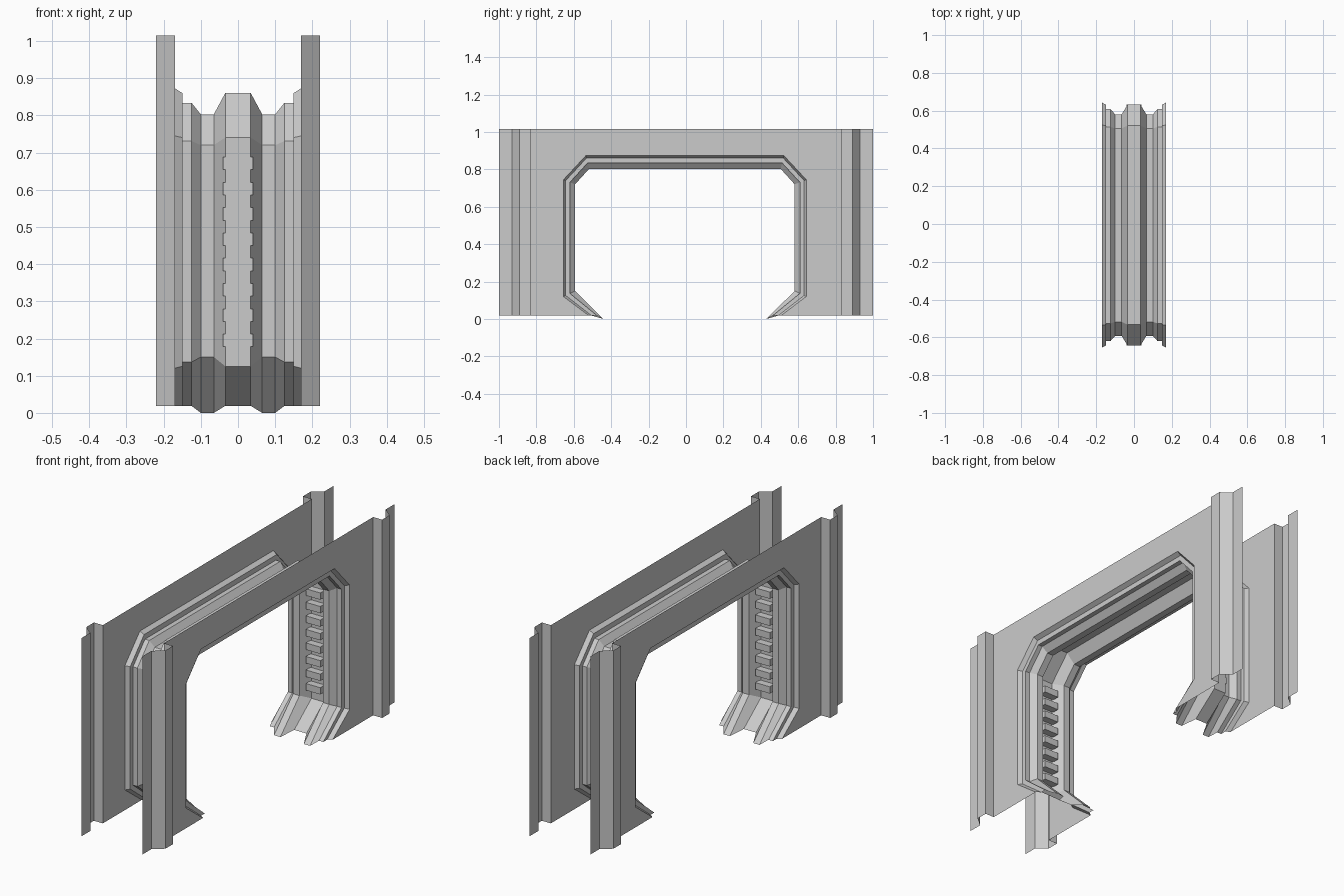
import bpy, bmesh

if "Cube" in bpy.data.objects:
    bpy.data.objects.remove(bpy.data.objects["Cube"])

Y_SHIFT = -0.006          # opening sits slightly off centre
Z0, Z1 = 0.019, 1.015     # wall bottom and top
WALL_X = 0.17


def add_mesh(name, verts, faces, normals=True):
    me = bpy.data.meshes.new(name)
    me.from_pydata(verts, [], faces)
    bm = bmesh.new()
    bm.from_mesh(me)
    if normals:
        bmesh.ops.recalc_face_normals(bm, faces=bm.faces)
    bm.to_mesh(me)
    bm.free()
    ob = bpy.data.objects.new(name, me)
    bpy.context.collection.objects.link(ob)
    return ob


def opening(d):
    """Outline (y, z) of the opening, pushed inward by depth d (0 to 0.068)."""
    t = d / 0.068
    half = [(0.515 - 0.08 * t, Z0 - Z0 * max(0, (d - 0.038) / 0.03)),
            (0.649 - 0.062 * t, 0.12 + 0.03 * t),
            (0.649 - 0.062 * t, 0.745 - 0.025 * t),
            (0.53 - 0.018 * t, 0.873 - 0.07 * t)]
    pts = half + [(-y, z) for y, z in reversed(half)]
    return [(y + Y_SHIFT, z) for y, z in pts]


# Ribbed arch lining: profile (x, inward depth) carried round the opening
side = [(0.17, 0.0), (0.149, 0.013), (0.149, 0.038), (0.125, 0.038),
        (0.10, 0.068), (0.065, 0.068), (0.034, 0.012)]
profile = side + [(-x, d) for x, d in reversed(side)]
verts, faces = [], []
for x, d in profile:
    verts += [(x, y, z) for y, z in opening(d)]
for i in range(len(profile) - 1):
    for j in range(7):
        a = i * 8 + j
        faces.append((a, a + 1, a + 9, a + 8))
add_mesh("arch_lining", verts, faces)

# Wall panels with the opening cut out, and folded pilaster strips at the ends
strip = [(1.0, 0.0), (0.93, 0.0), (0.89, 0.05), (0.83, 0.05), (0.83, 0.0)]
for sx, label in ((1, "right"), (-1, "left")):
    outline = opening(0) + [(-0.83, Z0), (-0.83, Z1), (0.83, Z1), (0.83, Z0)]
    add_mesh("wall_panel_" + label,
             [(sx * WALL_X, y, z) for y, z in outline],
             [tuple(range(len(outline)))[::sx]], False)
    for sy, end in ((1, "back"), (-1, "front")):
        v = [(sx * (WALL_X + o), sy * y, z) for z in (Z0, Z1) for y, o in strip]
        f = [(i, i + 1, i + 6, i + 5)[::sx * sy] for i in range(4)]
        add_mesh(f"pilaster_{label}_{end}", v, f, False)

# Rungs stacked in the central groove on both sides
for sy, end in ((1, "back"), (-1, "front")):
    for k in range(8):
        z = 0.195 + k * 0.068
        bpy.ops.mesh.primitive_cube_add(
            size=1, location=(0, sy * 0.62 + Y_SHIFT, z))
        rung = bpy.context.object
        rung.name = f"groove_rung_{end}_{k + 1}"
        rung.scale = (0.08, 0.036, 0.034)
